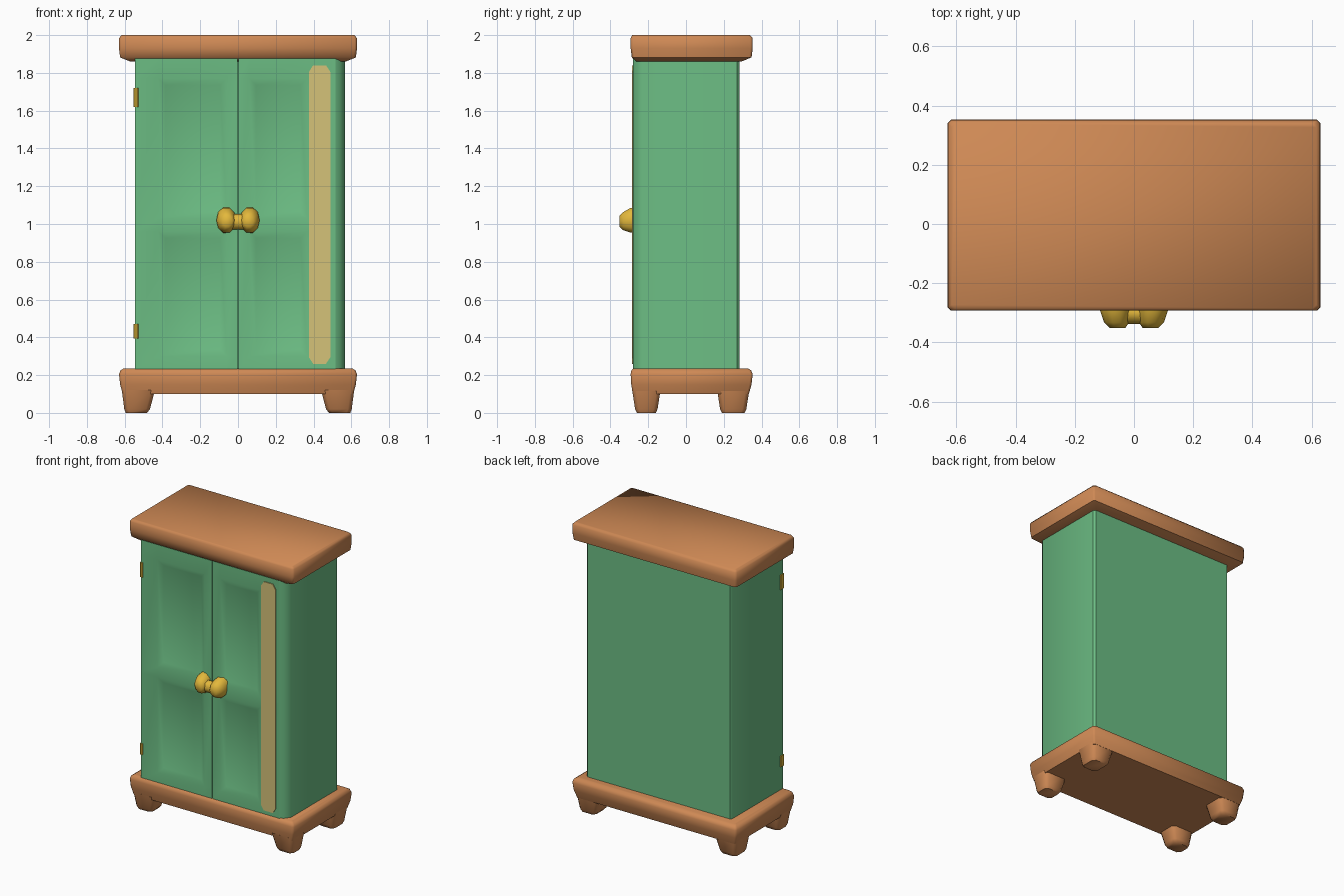
import bpy, bmesh, math
from mathutils import Vector

if "Cube" in bpy.data.objects:
    bpy.data.objects.remove(bpy.data.objects["Cube"])


def material(name, rgb):
    m = bpy.data.materials.new(name)
    m.diffuse_color = (*rgb, 1)
    m.use_nodes = True
    m.node_tree.nodes["Principled BSDF"].inputs["Base Color"].default_value = m.diffuse_color
    return m


WOOD = material("orange wood", (0.62, 0.25, 0.09))
GREEN = material("green paint", (0.15, 0.51, 0.23))
GOLD = material("gold metal", (0.77, 0.48, 0.045))
CREAM = material("pale yellow", (0.66, 0.54, 0.19))


def finish(bm, name, mat, angle=40, flip_check=True):
    if flip_check:
        bmesh.ops.recalc_face_normals(bm, faces=bm.faces)
    me = bpy.data.meshes.new(name)
    bm.to_mesh(me)
    bm.free()
    me.materials.append(mat)
    me.shade_smooth()
    me.set_sharp_from_angle(angle=math.radians(angle))
    ob = bpy.data.objects.new(name, me)
    bpy.context.collection.objects.link(ob)
    return ob


def loft(name, rings, mat, angle=40):
    """Closed solid through rings of points."""
    bm = bmesh.new()
    rows = [[bm.verts.new(p) for p in ring] for ring in rings]
    n = len(rows[0])
    for a, b in zip(rows, rows[1:]):
        for i in range(n):
            bm.faces.new((a[i], a[(i + 1) % n], b[(i + 1) % n], b[i]))
    bm.faces.new(rows[0])
    bm.faces.new(rows[-1])
    return finish(bm, name, mat, angle)


def rect(z, x0, x1, y0, y1, c=0.012):
    """Horizontal rectangle with small cut corners."""
    return [(x0 + c, y0, z), (x1 - c, y0, z), (x1, y0 + c, z), (x1, y1 - c, z),
            (x1 - c, y1, z), (x0 + c, y1, z), (x0, y1 - c, z), (x0, y0 + c, z)]


def slab(name, steps):
    loft(name, [rect(z, -0.63 + d, 0.63 - d, -0.293 + e, 0.353 - d) for z, d, e in steps],
         WOOD, 50)


# Cornice and base: height, side inset, front inset
slab("top_cornice", [(1.86, 0.06, 0.03), (1.882, 0.006, 0.006), (1.93, 0.0, 0.0),
                     (1.985, 0.001, 0.0), (2.0, 0.014, 0.008)])
slab("base_plinth", [(0.10, 0.02, 0.012), (0.15, 0.006, 0.003), (0.205, 0.0, 0.0),
                     (0.225, 0.008, 0.004), (0.236, 0.025, 0.015)])

# Four tapered feet
for side in (-1, 1):
    for end, y0, y1 in (("front", -0.285, -0.135), ("back", 0.165, 0.335)):
        def foot_ring(z, t):
            xs = sorted((side * (0.44 + t), side * (0.615 - t * 0.5)))
            return rect(z, *xs, y0 + t * 0.6, y1 - t * 0.6, 0.02)
        loft(f"{end}_foot_{'left' if side < 0 else 'right'}",
             [foot_ring(0.0, 0.042), foot_ring(0.02, 0.026), foot_ring(0.12, 0.0)], WOOD, 50)

# Cabinet body with a chamfered front right corner
outline = [(-0.545, -0.25), (0.515, -0.25), (0.515, -0.28), (0.54, -0.268), (0.567, -0.23),
           (0.567, 0.27), (0.553, 0.284), (-0.535, 0.284), (-0.545, 0.27)]
loft("cabinet_body", [[(x, y, z) for x, y in outline] for z in (0.22, 1.88)], GREEN)


def door(name, x0, px0, px1, x1):
    """Door leaf with two sunken panels that have sloped edges."""
    xs, zs = (x0, px0, px1, x1), (0.225, 0.30, 0.96, 1.03, 1.77, 1.875)
    bm = bmesh.new()
    g = [[bm.verts.new((x, -0.281, z)) for x in xs] for z in zs]
    panels = []
    for j in range(5):
        for i in range(3):
            f = bm.faces.new((g[j][i], g[j][i + 1], g[j + 1][i + 1], g[j + 1][i]))
            if i == 1 and j in (1, 3):
                panels.append(f)
    bm.normal_update()
    rim = [e for e in bm.edges if e.is_boundary]
    side = bmesh.ops.extrude_edge_only(bm, edges=rim)["geom"]
    bmesh.ops.translate(bm, vec=Vector((0, 0.035, 0)),
                        verts=[v for v in side if isinstance(v, bmesh.types.BMVert)])
    bmesh.ops.inset_individual(bm, faces=panels, thickness=0.05, depth=-0.018)
    finish(bm, name, GREEN)


door("left_door", -0.545, -0.42, -0.06, -0.003)
door("right_door", 0.003, 0.06, 0.365, 0.515)

# Pale vertical strip with rounded ends
cx, hw, z0, z1, r = 0.432, 0.057, 0.26, 1.84, 0.035
pts = [(-hw, z0 + r), (-hw * 0.6, z0), (hw * 0.6, z0), (hw, z0 + r),
       (hw, z1 - r), (hw * 0.6, z1), (-hw * 0.6, z1), (-hw, z1 - r)]
loft("door_strip", [[(cx + x, y, z) for x, z in pts] for y in (-0.287, -0.279)], CREAM)


def disc(cx, cz, rx, rz, y, n=10):
    return [(cx + rx * math.cos(2 * math.pi * i / n), y,
             cz + rz * math.sin(2 * math.pi * i / n)) for i in range(n)]


# Paired knobs and the bar joining them
for side, word in ((-1, "left"), (1, "right")):
    x = side * 0.062
    loft(f"{word}_knob", [disc(x, 1.02, 0.054, 0.072, -0.26), disc(x, 1.02, 0.052, 0.068, -0.295),
                          disc(x * 0.95, 1.015, 0.042, 0.05, -0.333),
                          disc(x * 0.9, 1.015, 0.026, 0.03, -0.352)], GOLD, 60)
loft("knob_bar", [[(x, -0.3 + 0.038 * math.cos(a), 1.012 + 0.042 * math.sin(a))
                   for a in (k * math.pi / 4 for k in range(8))] for x in (-0.05, 0.05)], GOLD, 60)

# Hinges on the left front edge
for word, z0, z1 in (("upper", 1.62, 1.72), ("lower", 0.395, 0.47)):
    loft(f"{word}_hinge", [rect(z, -0.552, -0.528, -0.287, -0.245, 0.006) for z in (z0, z1)], GOLD)
